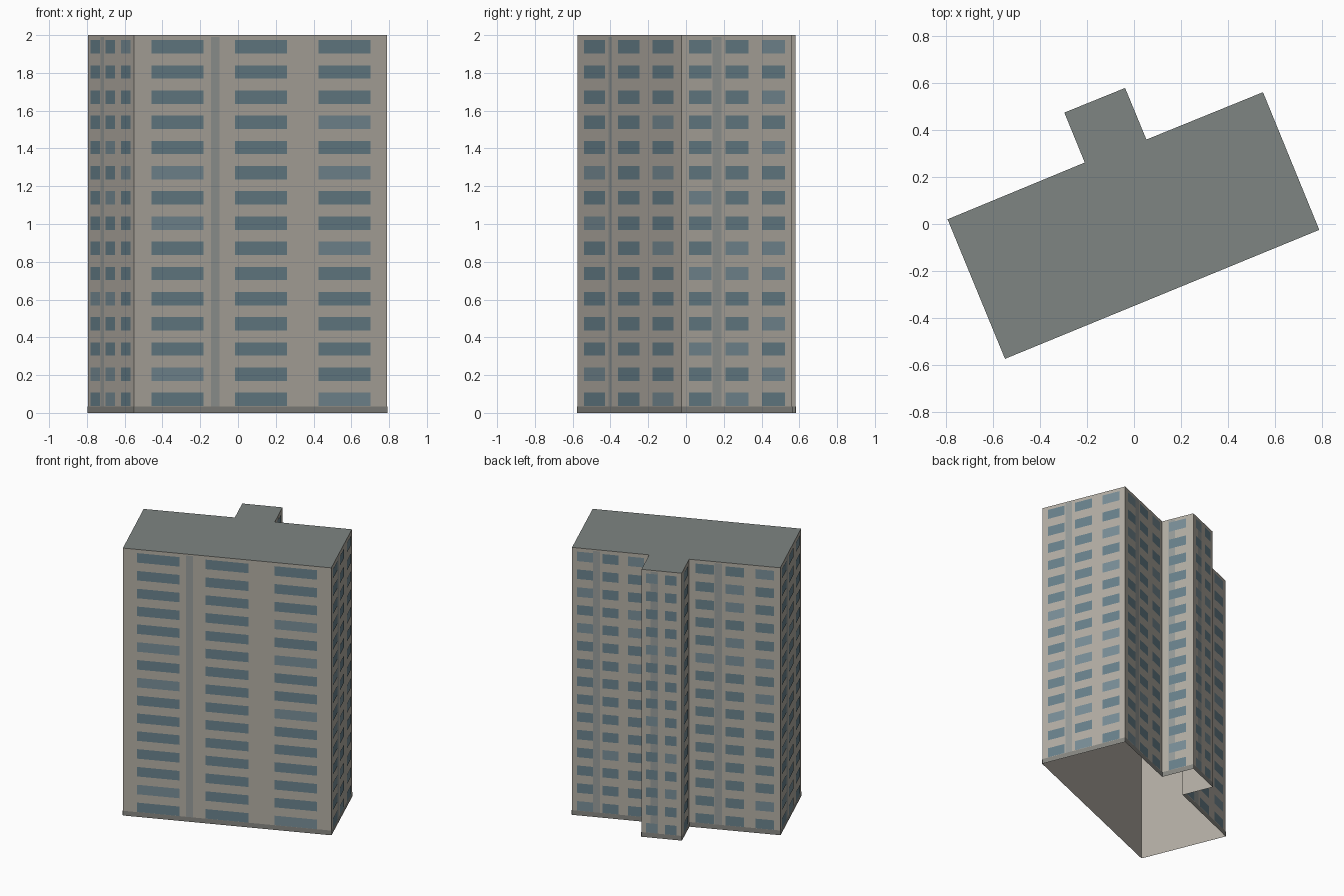
import bpy, random
from mathutils import Vector

if "Cube" in bpy.data.objects:
    bpy.data.objects.remove(bpy.data.objects["Cube"])

random.seed(4)
HEIGHT, FLOORS = 2.0, 15
FLOOR_H = HEIGHT / FLOORS

# footprint, counter-clockwise: (x, y, window columns on the wall starting here)
PLAN = [(-0.795, 0.02, 3), (-0.55, -0.575, 3), (0.79, -0.025, 3), (0.55, 0.562, 3),
        (0.053, 0.36, 1), (-0.038, 0.58, 2), (-0.297, 0.475, 1), (-0.21, 0.262, 3)]
# per column count: (column centres, window width) as fractions of the wall
COLUMNS = {1: ([0.5], 0.55), 2: ([0.26, 0.73], 0.29), 3: ([0.17, 0.5, 0.83], 0.205)}


def make_object(name, quads, color):
    """One object out of separate polygons, with a single colour."""
    verts, faces = [], []
    for q in quads:
        faces.append(range(len(verts), len(verts) + len(q)))
        verts += q
    mesh = bpy.data.meshes.new(name)
    mesh.from_pydata(verts, [], [tuple(f) for f in faces])
    mat = bpy.data.materials.new(name + "_paint")
    mat.diffuse_color = (*color, 1)
    mat.use_nodes = True
    mat.node_tree.nodes["Principled BSDF"].inputs["Base Color"].default_value = mat.diffuse_color
    mesh.materials.append(mat)
    obj = bpy.data.objects.new(name, mesh)
    bpy.context.collection.objects.link(obj)
    return obj


def panel(a, b, t0, t1, z0, z1, out=0.0):
    """Upright rectangle on wall a-b between fractions t0..t1, moved outwards."""
    d = b - a
    n = Vector((d.y, -d.x, 0)).normalized() * out
    p, q = a + d * t0 + n, a + d * t1 + n
    up0, up1 = Vector((0, 0, z0)), Vector((0, 0, z1))
    return [p + up0, q + up0, q + up1, p + up1]


walls, base, strips, windows, pale_windows = [], [], [], [], []
for i, (x, y, cols) in enumerate(PLAN):
    nx, ny, _ = PLAN[(i + 1) % len(PLAN)]
    a, b = Vector((x, y, 0)), Vector((nx, ny, 0))
    walls.append(panel(a, b, 0, 1, 0, HEIGHT))
    base.append(panel(a, b, 0, 1, 0, 0.035, 0.002))
    # vertical pipe strip of constant width
    half = 0.025 / (b - a).length
    strips.append(panel(a, b, 0.32 - half, 0.32 + half, 0.035, 1.99, 0.002))
    # window grid
    centres, width = COLUMNS[cols]
    for f in range(FLOORS):
        z = f * FLOOR_H + 0.036
        for c in centres:
            group = pale_windows if random.random() < 0.18 else windows
            group.append(panel(a, b, c - width / 2, c + width / 2, z, z + 0.071, 0.003))

# open-bottomed shell
make_object("walls", walls, (0.45, 0.42, 0.37))
make_object("roof", [[Vector((x, y, HEIGHT)) for x, y, _ in PLAN]], (0.21, 0.235, 0.225))
make_object("base_band", base, (0.24, 0.24, 0.22))
make_object("vertical_strips", strips, (0.31, 0.33, 0.32))
make_object("windows", windows, (0.14, 0.22, 0.26))
make_object("pale_windows", pale_windows, (0.19, 0.27, 0.31))
